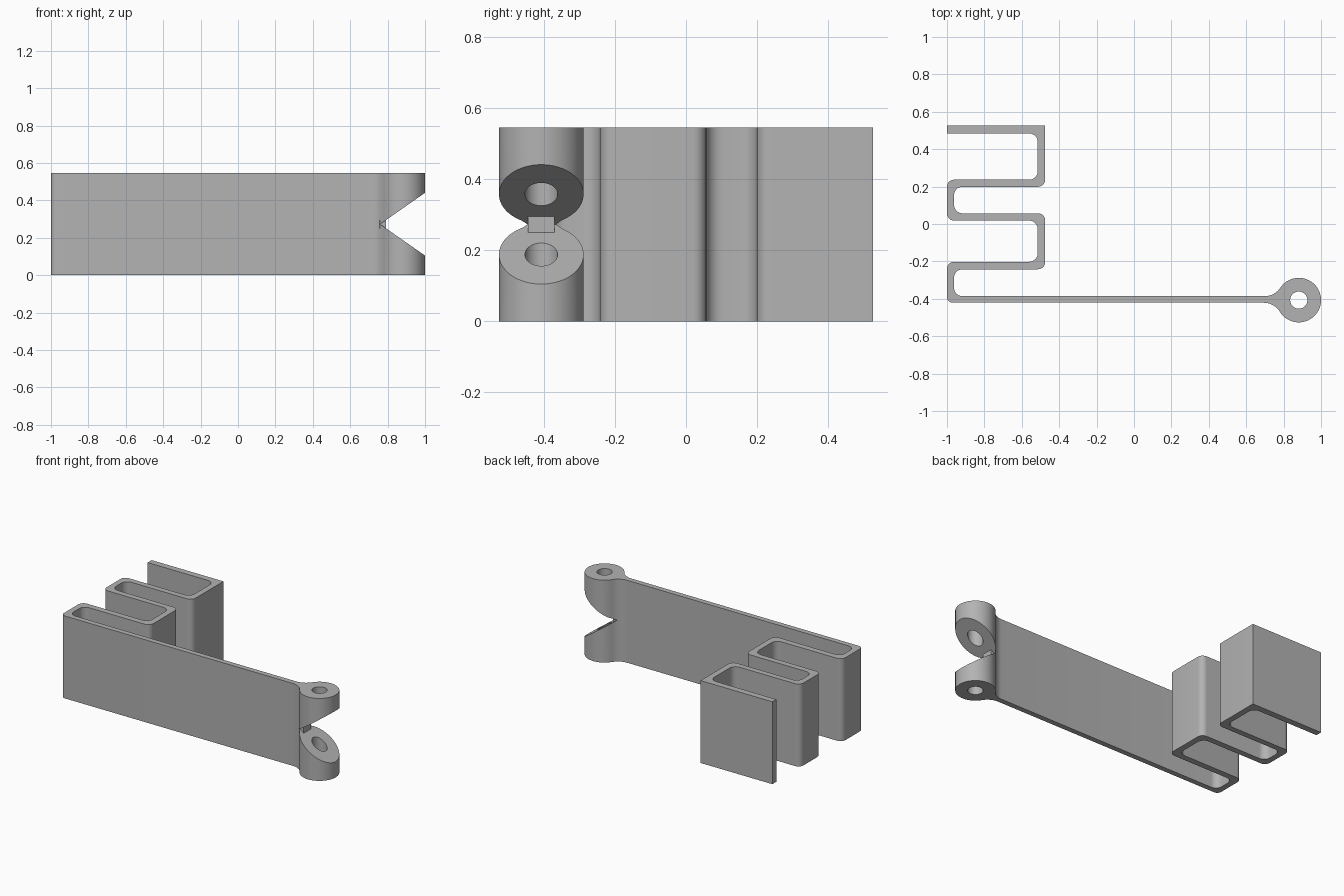
import bpy, bmesh
from math import atan2, cos, sin, pi, hypot, sqrt
from mathutils import Vector

cube = bpy.data.objects.get("Cube")
if cube:
    bpy.data.objects.remove(cube, do_unlink=True)

HEIGHT = 0.545
MID = HEIGHT / 2

grey = bpy.data.materials.new("plain grey")
grey.use_nodes = True
colour = (0.45, 0.45, 0.45, 1)
grey.diffuse_color = colour
grey.node_tree.nodes["Principled BSDF"].inputs["Base Color"].default_value = colour


def arc(centre, radius, start, end, steps):
    return [Vector((centre[0] + radius * cos(start + (end - start) * i / steps),
                    centre[1] + radius * sin(start + (end - start) * i / steps)))
            for i in range(steps + 1)]


def rounded(corners):
    """Round each (x, y, radius) corner of a closed right-angled outline."""
    out = []
    for i, (x, y, r) in enumerate(corners):
        p = Vector((x, y))
        if not r:
            out.append(p)
            continue
        a = (Vector(corners[i - 1][:2]) - p).normalized()
        b = (Vector(corners[(i + 1) % len(corners)][:2]) - p).normalized()
        c = p + (a + b) * r
        for k in range(9):
            t = k / 8 * pi / 2
            out.append(c - b * r * cos(t) - a * r * sin(t))
    return out


def prism(name, points, direction):
    """Extrude a closed loop of 3D points along a direction."""
    bm = bmesh.new()
    face = bm.faces.new([bm.verts.new(p) for p in points])
    new = bmesh.ops.extrude_face_region(bm, geom=[face])["geom"]
    bmesh.ops.translate(bm, vec=direction,
                        verts=[v for v in new if isinstance(v, bmesh.types.BMVert)])
    bmesh.ops.recalc_face_normals(bm, faces=bm.faces)
    mesh = bpy.data.meshes.new(name)
    bm.to_mesh(mesh)
    bm.free()
    mesh.materials.append(grey)
    obj = bpy.data.objects.new(name, mesh)
    bpy.context.collection.objects.link(obj)
    return obj


def select(obj):
    bpy.ops.object.select_all(action='DESELECT')
    obj.select_set(True)
    bpy.context.view_layer.objects.active = obj


def cut(obj, cutter):
    mod = obj.modifiers.new("cut", 'BOOLEAN')
    mod.operation, mod.solver, mod.object = 'DIFFERENCE', 'EXACT', cutter
    select(obj)
    bpy.ops.object.modifier_apply(modifier=mod.name)
    bpy.data.objects.remove(cutter, do_unlink=True)


# Hinge eye blended into both faces of the long arm
eye, eye_r, blend = Vector((0.881, -0.407)), 0.119, 0.1
arm_back, arm_front = -0.386, -0.421


def blend_arc(arm_y, side):
    dy = arm_y + side * blend - eye.y
    dx = sqrt((eye_r + blend) ** 2 - dy * dy)
    centre = eye + Vector((-dx, dy))
    return arc(centre, blend, -side * pi / 2, atan2(-dy, dx), 10), atan2(dy, -dx)


front_blend, start = blend_arc(arm_front, -1)
back_blend, end = blend_arc(arm_back, 1)
eye_loop = front_blend + arc(eye, eye_r, start, end, 56)[1:-1] + back_blend[::-1]

# Folded spring: outline running down the left side, round the eye, and back up
L, LI, R, RI = -1, -0.962, -0.475, -0.515
IN, OUT = 0.045, 0.038
outline = [(L, 0.526, 0), (L, 0.484, 0), (RI, 0.484, IN), (RI, 0.237, IN),
           (L, 0.237, OUT), (L, 0.018, OUT), (RI, 0.018, IN), (RI, -0.202, IN),
           (L, -0.202, OUT), (L, arm_front, 0.03)]
outline += [(p.x, p.y, 0) for p in eye_loop]
outline += [(LI, arm_back, IN), (LI, -0.242, IN), (R, -0.242, OUT), (R, 0.057, OUT),
            (LI, 0.057, IN), (LI, 0.199, IN), (R, 0.199, OUT), (R, 0.526, 0)]
body = prism("spring_arm", [(p.x, p.y, 0) for p in rounded(outline)], (0, 0, HEIGHT))

# Pin hole through the eye
hole = arc(eye, 0.046, 0, 2 * pi, 40)[:-1]
cut(body, prism("hole_cutter", [(p.x, p.y, -1) for p in hole], (0, 0, 3)))

# V-shaped notch that splits the eye into two wedges
tip, slope, far = 0.76, 0.7, 1.2
rise = (far - tip) * slope
notch = [(tip, -1, MID), (far, -1, MID - rise), (far, -1, MID + rise)]
cut(body, prism("notch_cutter", notch, (0, 1, 0)))

# Small stop block filling the root of the notch
w, h = 0.0375, 0.023
block = [(0.757, eye.y + y, MID + z) for y, z in ((-w, -h), (w, -h), (w, h), (-w, h))]
stop = prism("stop_block", block, (0.035, 0, 0))

for obj, angle in ((body, 0.5), (stop, 0.5)):
    select(obj)
    bpy.ops.object.shade_smooth_by_angle(angle=angle)
